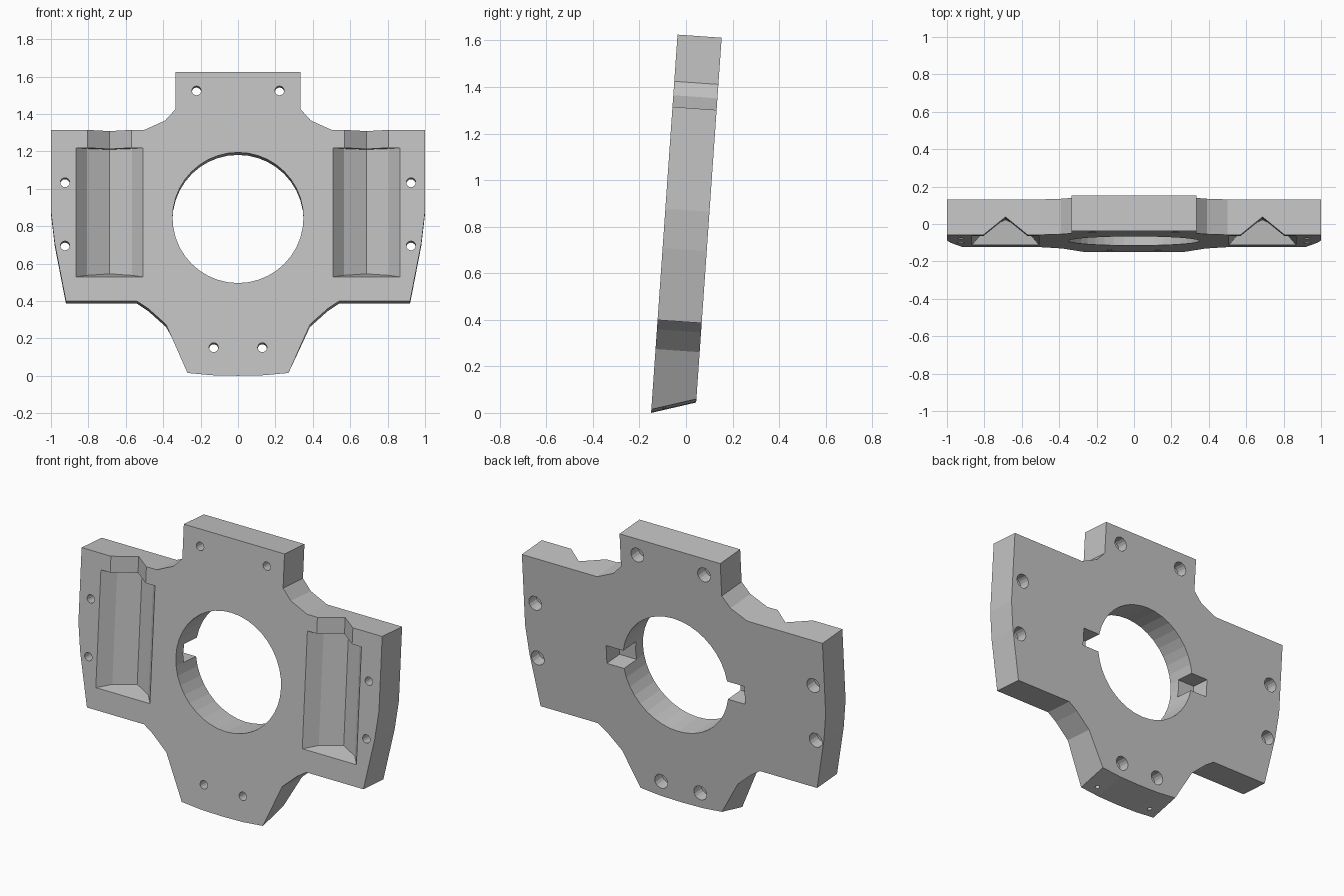
import bpy, bmesh, math
from mathutils import Matrix

cube = bpy.data.objects.get("Cube")
if cube:
    bpy.data.objects.remove(cube, do_unlink=True)

THICK = 0.19
HUB = 0.847
SIDE = 0.687

grey = bpy.data.materials.new("plain grey")
grey.use_nodes = True
colour = (0.55, 0.55, 0.55, 1)
grey.diffuse_color = colour
grey.node_tree.nodes["Principled BSDF"].inputs["Base Color"].default_value = colour


def loft(name, start, end):
    """Solid between two matching rings of points."""
    bm = bmesh.new()
    a = [bm.verts.new(p) for p in start]
    b = [bm.verts.new(p) for p in end]
    bm.faces.new(a)
    bm.faces.new(b[::-1])
    for i in range(len(a)):
        j = (i + 1) % len(a)
        bm.faces.new((a[i], b[i], b[j], a[j]))
    bmesh.ops.recalc_face_normals(bm, faces=bm.faces)
    mesh = bpy.data.meshes.new(name)
    bm.to_mesh(mesh)
    bm.free()
    mesh.materials.append(grey)
    obj = bpy.data.objects.new(name, mesh)
    bpy.context.collection.objects.link(obj)
    return obj


def cut(cutter):
    """Subtract a cutter from the plate and discard it."""
    cutter.hide_render = True
    mod = plate.modifiers.new("cut", 'BOOLEAN')
    mod.operation = 'DIFFERENCE'
    mod.solver = 'EXACT'
    mod.object = cutter
    bpy.context.view_layer.objects.active = plate
    bpy.ops.object.modifier_apply(modifier=mod.name)
    bpy.data.objects.remove(cutter, do_unlink=True)


def bore(x, z, radius, y0, y1, sides):
    """Round hole through the thickness."""
    ring = [(x + radius * math.cos(t), z + radius * math.sin(t))
            for t in (math.tau * i / sides for i in range(sides))]
    cut(loft("bore_cutter", [(u, y0, w) for u, w in ring],
             [(u, y1, w) for u, w in ring]))


# Plate: half outline from bottom to top, mirrored; the foot slopes up at the back
half = [(0.14, 0.003), (0.27, 0.015), (0.385, 0.275), (0.48, 0.36), (0.54, 0.40),
        (0.92, 0.40), (0.98, 0.71), (1, 0.88), (1, 1.318), (0.5, 1.318),
        (0.39, 1.368), (0.335, 1.428), (0.335, 1.629)]
outline = [(0, 0)] + half + [(-x, z) for x, z in reversed(half)]
plate = loft("mounting_plate", [(x, 0, z) for x, z in outline],
             [(x, THICK, z + (0.058 if z < 0.1 else 0)) for x, z in outline])

# Central opening
bore(0, HUB, 0.35, -0.1, 0.3, 40)

# Screw holes with wider recesses at the back
for side in (-1, 1):
    for x, z in ((0.222, 1.528), (0.925, 1.036), (0.925, 0.697), (0.13, 0.152)):
        bore(side * x, z, 0.025, -0.1, 0.3, 16)
        bore(side * x, z, 0.043, 0.12, 0.3, 16)

# Front pockets, their upper channels, hub notches and foot holes
for side in (-1, 1):
    c = side * SIDE
    pocket = [(-0.18, -0.03), (-0.18, 0), (-0.12, 0.07), (0, 0.135),
              (0.12, 0.07), (0.18, 0), (0.18, -0.03)]
    cut(loft("pocket_cutter", [(c + x, y, 0.53 + 0.19 * max(y, 0)) for x, y in pocket],
             [(c + x, y, 1.222) for x, y in pocket]))
    channel = [(-0.118, -0.03), (-0.118, 0), (0, 0.096), (0.118, 0), (0.118, -0.03)]
    cut(loft("channel_cutter", [(c + x, y, 1.1) for x, y in channel],
             [(c + x, y, 1.4) for x, y in channel]))
    notch = [(0.07, HUB - 0.055), (0.07, HUB + 0.055),
             (0.3, HUB + 0.055), (0.3, HUB - 0.055)]
    cut(loft("notch_cutter", [(side * 0.28, y, z) for y, z in notch],
             [(side * 0.46, y, z) for y, z in notch]))
    ring = [(side * 0.195 + 0.013 * math.cos(t), 0.055 + 0.013 * math.sin(t))
            for t in (math.tau * i / 12 for i in range(12))]
    cut(loft("foot_hole_cutter", [(x, y, -0.1) for x, y in ring],
             [(x, y, 0.11) for x, y in ring]))

# Lean the plate back
plate.data.transform(Matrix.Translation((0, -0.15, 0)) @ Matrix.Rotation(math.radians(-4), 4, 'X'))
